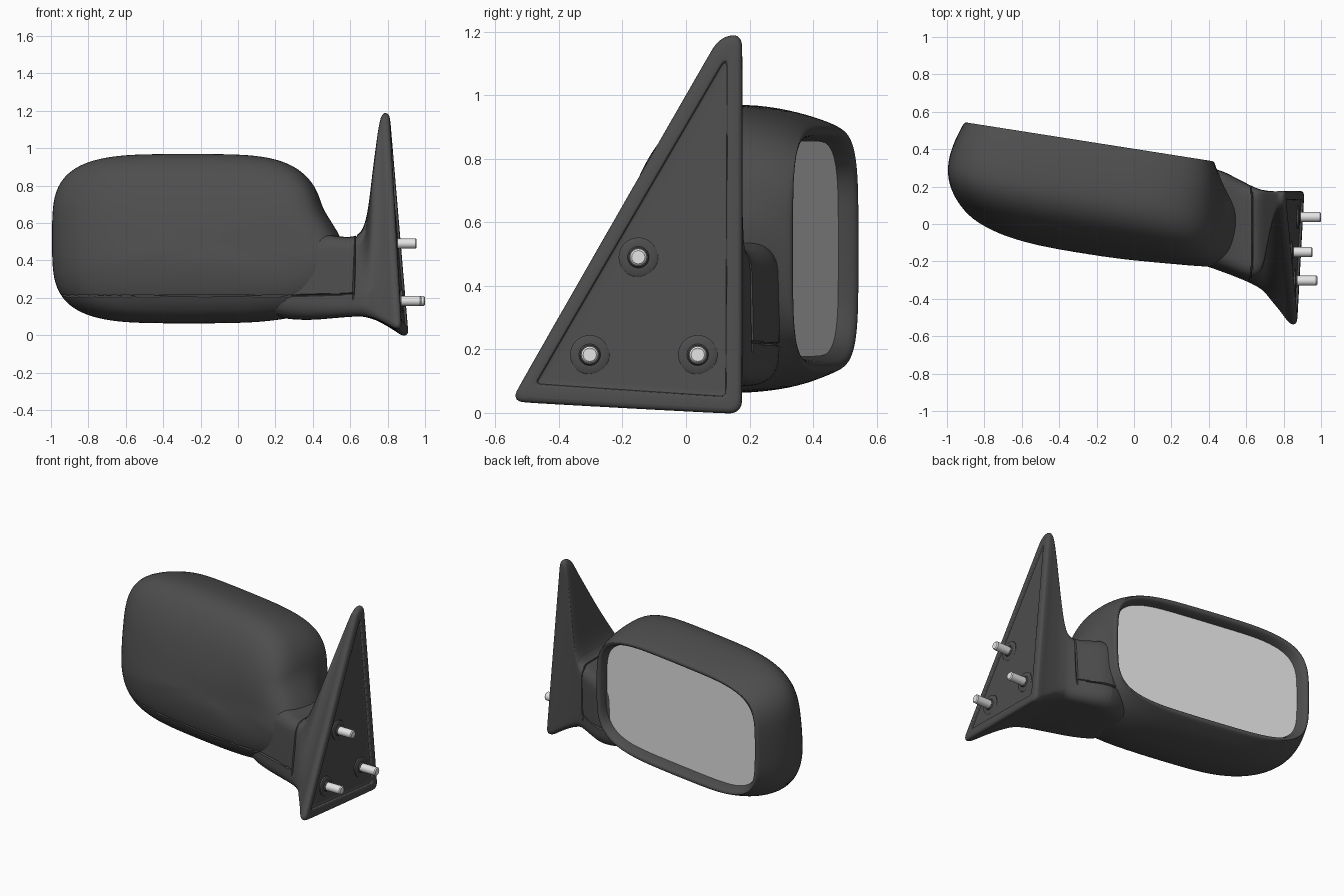
import bpy, bmesh, math
from mathutils import Vector

if "Cube" in bpy.data.objects:
    bpy.data.objects.remove(bpy.data.objects["Cube"])


def material(name, v):
    m = bpy.data.materials.new(name)
    m.diffuse_color = (v, v, v, 1)
    m.use_nodes = True
    m.node_tree.nodes["Principled BSDF"].inputs["Base Color"].default_value = m.diffuse_color
    return m


PLASTIC = material("dark plastic", 0.075)
GLASS = material("mirror glass", 0.76)
STEEL = material("pale steel", 0.78)


def add_object(name, bm, mat, angle=40):
    bmesh.ops.recalc_face_normals(bm, faces=bm.faces)
    me = bpy.data.meshes.new(name)
    bm.to_mesh(me)
    bm.free()
    me.materials.append(mat)
    ob = bpy.data.objects.new(name, me)
    bpy.context.collection.objects.link(ob)
    bpy.ops.object.select_all(action='DESELECT')
    ob.select_set(True)
    bpy.context.view_layer.objects.active = ob
    bpy.ops.object.shade_smooth_by_angle(angle=math.radians(angle))
    return ob


def loft(rings):
    """Skin a list of equal-length point rings and cap both ends."""
    bm = bmesh.new()
    loops = [[bm.verts.new(p) for p in r] for r in rings]
    n = len(loops[0])
    for a, b in zip(loops, loops[1:]):
        for i in range(n):
            j = (i + 1) % n
            bm.faces.new((a[i], a[j], b[j], b[i]))
    bm.faces.new(loops[0])
    bm.faces.new(loops[-1])
    return bm


def subdivided(bm, levels=2):
    """Return the subdivision-smoothed version of a bmesh."""
    ob = add_object("temp", bm, PLASTIC)
    mod = ob.modifiers.new("smooth", 'SUBSURF')
    mod.levels = levels
    ev = ob.evaluated_get(bpy.context.evaluated_depsgraph_get())
    out = bmesh.new()
    out.from_mesh(ev.to_mesh())
    old = ob.data
    bpy.data.objects.remove(ob)
    bpy.data.meshes.remove(old)
    return out


def groove(bm, co, axis, test, width=0.006, depth=0.012):
    """Sink a thin panel seam along a plane where test(point) holds."""
    co, axis = Vector(co), Vector(axis).normalized()
    for off in (-width, width, 0):
        bmesh.ops.bisect_plane(bm, geom=bm.verts[:] + bm.edges[:] + bm.faces[:],
                               plane_co=co + axis * off, plane_no=axis, dist=1e-5)
    bm.normal_update()
    moves = [(v, v.normal.copy()) for v in bm.verts
             if abs((v.co - co).dot(axis)) < 1e-4 and test(v.co)]
    for v, nrm in moves:
        v.co -= nrm * depth


def rim_y(x):
    return 0.398 - 0.157 * x


def smooth(a, b, v):
    t = min(1, max(0, (v - a) / (b - a)))
    return t * t * (3 - 2 * t)


def oval(d, xl, xr, zb, zt, n=3.7, count=48):
    """Rounded-rectangle ring lying d in front of the slanted rim plane."""
    pts = []
    for i in range(count):
        t = math.tau * i / count
        c, s = math.cos(t), math.sin(t)
        u = math.copysign(abs(c) ** (2 / n), c)
        x = (xl + xr) / 2 + (xr - xl) / 2 * u
        z = (zb + zt) / 2 + (zt - zb) / 2 * math.copysign(abs(s) ** (2 / n), s)
        w = smooth(0.06, 0.25, d)
        # front leans back with height
        y = rim_y(x) - d + 0.2 * max(0, z - 0.42) * smooth(0.2, 0.58, d)
        if u > 0:
            # narrower shoulder above, fillet towards the arm below
            x += w * u * u * (0.14 * smooth(0.68, 0.44, z) - 0.04 * smooth(0.6, 0.95, z)
                              ) if z >= 0 else 0
        pts.append((x, y, z))
    return pts


# housing shell: front dome, sides, rolled rim and recess
shell = [(0.602, -0.35, -0.02, 0.42, 0.54), (0.595, -0.52, 0.22, 0.30, 0.69),
         (0.573, -0.70, 0.34, 0.20, 0.81), (0.53, -0.83, 0.40, 0.13, 0.89),
         (0.48, -0.91, 0.43, 0.09, 0.935), (0.38, -0.985, 0.455, 0.063, 0.968),
         (0.25, -1.005, 0.465, 0.060, 0.973), (0.12, -0.968, 0.455, 0.08, 0.95),
         (0.03, -0.925, 0.44, 0.115, 0.92), (0.0, -0.91, 0.432, 0.128, 0.905)]
rings = [oval(*r) for r in shell]
for d, inset in ((-0.005, 0.012), (-0.003, 0.024), (0.008, 0.034),
                 (0.045, 0.045), (0.065, 0.048), (0.07, 0.06)):
    rings.append(oval(d, -0.91 + inset, 0.432 - inset, 0.128 + inset, 0.905 - inset, 4.3))
bm = subdivided(loft(rings))
groove(bm, (0, 0, 0.21), (0, 0, 1), lambda p: p.y < rim_y(p.x) - 0.25)
add_object("housing", bm, PLASTIC)

# mirror plate
add_object("mirror_glass", loft([oval(0.054, -0.862, 0.384, 0.178, 0.856, 4.6, 96),
                                 oval(0.062, -0.862, 0.384, 0.178, 0.856, 4.6, 96)]), GLASS)


def section(x0, k, corners, r):
    """Four-cornered ring with rounded corners, sheared towards the door plane."""
    pts = []
    cs = [Vector(c) for c in corners]
    for i, c in enumerate(cs):
        ends = []
        for o in (cs[i - 1], cs[(i + 1) % 4]):
            v = o - c
            ends.append(c + v.normalized() * min(r, v.length * 0.45))
        for j in range(6):
            t = j / 5
            y, z = ends[0] * (1 - t) ** 2 + c * 2 * t * (1 - t) + ends[1] * t * t
            pts.append((x0 + k * ((1.19 - z) * 0.085 + (y - 0.17) * 0.05), y, z))
    return pts


def box(yf, yb, zb, zt):
    return [(yf, zb), (yf + 0.03, zt), (yb, zt), (yb, zb)]


# arm flaring out into the triangular door plate
plate = [(-0.555, 0.034), (0.103, 1.182), (0.178, 1.195), (0.178, -0.006)]
recess = [(-0.475, 0.09), (0.117, 1.105), (0.13, 1.105), (0.126, 0.05)]
arm = [section(0.10, 0, box(-0.14, 0.2, 0.11, 0.48), 0.12),
       section(0.30, 0, box(-0.205, 0.27, 0.08, 0.52), 0.12),
       section(0.42, 0, box(-0.245, 0.31, 0.082, 0.55), 0.11),
       section(0.52, 0, box(-0.28, 0.26, 0.092, 0.53), 0.09),
       section(0.62, 0, box(-0.32, 0.207, 0.10, 0.52), 0.08),
       section(0.67, 0, [(-0.355, 0.1), (-0.27, 0.55), (0.185, 0.56), (0.185, 0.1)], 0.08),
       section(0.693, 0.1, [(-0.38, 0.095), (-0.2, 0.66), (0.18, 0.68), (0.18, 0.09)], 0.07),
       section(0.708, 0.3, [(-0.42, 0.09), (-0.08, 0.83), (0.175, 0.85), (0.175, 0.08)], 0.06),
       section(0.735, 0.6, [(-0.47, 0.07), (0.035, 1.03), (0.175, 1.05), (0.175, 0.05)], 0.05),
       section(0.756, 0.85, [(-0.52, 0.05), (0.095, 1.14), (0.175, 1.16), (0.175, 0.02)], 0.05),
       section(0.775, 1, plate, 0.05), section(0.80, 1, plate, 0.05),
       section(0.812, 1, [(-0.538, 0.046), (0.106, 1.165), (0.168, 1.175), (0.168, 0.006)], 0.045),
       section(0.812, 1, [(-0.485, 0.084), (0.114, 1.115), (0.136, 1.115), (0.132, 0.045)], 0.03),
       section(0.81, 1, recess, 0.02), section(0.797, 1, recess, 0.02),
       section(0.796, 1, [(-0.46, 0.10), (0.112, 1.08), (0.125, 1.08), (0.12, 0.06)], 0.02)]
bm = subdivided(loft(arm))
groove(bm, (0.62, 0, 0.3), (1, 0, -0.04), lambda p: p.z > 0.215 and p.x < 0.66)
groove(bm, (0.5, 0, 0.218), (-0.03, 0, 1), lambda p: p.x < 0.62)
add_object("arm_and_door_plate", bm, PLASTIC)


def rod(name, y, z, profile, mat, sides):
    """Turned part along x from (x, radius) pairs."""
    rings = [[(x, y + r * math.cos(math.tau * i / sides), z + r * math.sin(math.tau * i / sides))
              for i in range(sides)] for x, r in profile]
    add_object(name, loft(rings), mat)


# mounting studs with their collars
for i, (y, z, tip) in enumerate(((-0.15, 0.49, 0.955), (-0.303, 0.183, 0.98), (0.037, 0.183, 1.0))):
    base = 0.797 + (1.19 - z) * 0.085 + (y - 0.17) * 0.05
    rod(f"collar_{i + 1}", y, z, [(base - 0.02, 0.062), (base + 0.004, 0.062), (base + 0.008, 0.056),
                                  (base + 0.008, 0.034), (base + 0.016, 0.03)], PLASTIC, 32)
    rod(f"stud_{i + 1}", y, z, [(base - 0.02, 0.027), (tip - 0.006, 0.027), (tip, 0.021)], STEEL, 16)
